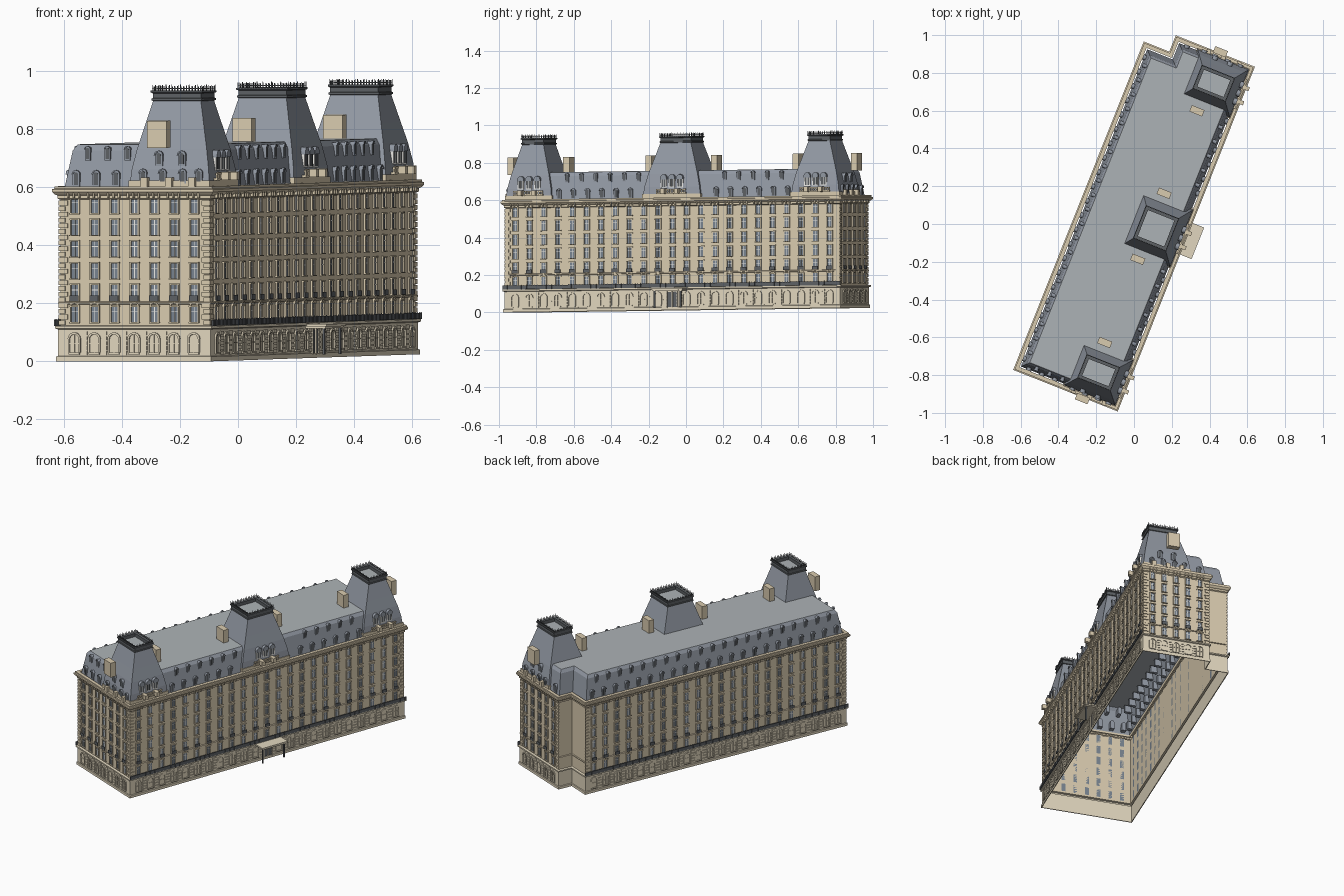
import bpy, bmesh, math
from mathutils import Matrix, Vector

if "Cube" in bpy.data.objects:
    bpy.data.objects.remove(bpy.data.objects["Cube"])

C = dict(stone=(.70, .60, .43), base=(.76, .68, .52), slate=(.29, .32, .37), deck=(.42, .45, .47),
         dark=(.11, .12, .13), glass=(.19, .23, .28), white=(.85, .84, .80))
MATS = {}
for k, c in C.items():
    MATS[k] = bpy.data.materials.new(k)
    MATS[k].diffuse_color = (*c, 1)
PARTS = {}


def part(name, mat):
    return PARTS.setdefault(name, (mat, [], []))


def loft(p, loops, cap=False):
    """Skin consecutive closed loops, optionally capping the last one."""
    _, V, F = p
    n, s = len(loops[0]), len(V)
    for l in loops:
        V.extend(l)
    for j in range(len(loops) - 1):
        for i in range(n):
            k = (i + 1) % n
            F.append((s + j*n + i, s + j*n + k, s + j*n + n + k, s + j*n + n + i))
    if cap:
        F.append(tuple(range(len(V) - n, len(V))))


class Face:
    """A wall plane: u along the wall, d outwards, z up."""
    def __init__(self, a, b):
        self.o, self.L = Vector(a), (Vector(b) - Vector(a)).length
        self.U = (Vector(b) - Vector(a)).normalized()
        self.N = Vector((self.U.y, -self.U.x))

    def prism(self, p, pts, d0, d1):
        loops = []
        for d in (d0, d1):
            loops.append([(*(self.o + u*self.U + d*self.N), z) for u, z in pts])
        s = len(p[1])
        loft(p, loops, True)
        p[2].append(tuple(range(s + len(pts) - 1, s - 1, -1)))

    def box(self, p, u0, u1, d0, d1, z0, z1):
        self.prism(p, [(u0, z0), (u1, z0), (u1, z1), (u0, z1)], d0, d1)

    def arch(self, p, u, w, z0, z1, d0, d1, n=8):
        r = w / 2
        arc = [(u + r*math.cos(math.pi*i/n), z1 - r + r*math.sin(math.pi*i/n)) for i in range(n + 1)]
        self.prism(p, [(u - r, z0), (u + r, z0)] + arc, d0, d1)

    def arc_ring(self, p, u, z, r0, r1, d0, d1, n=6):
        for i in range(n):
            a, b = math.pi*i/n, math.pi*(i + 1)/n
            self.prism(p, [(u + r*math.cos(t), z + r*math.sin(t))
                           for r, t in ((r0, a), (r1, a), (r1, b), (r0, b))], d0, d1)


stone, base = part("wall_trim", "stone"), part("ground_floor_trim", "base")
glass, white = part("window_panes", "glass"), part("window_bars", "white")
iron, dorm = part("iron_railings", "dark"), part("dormers", "slate")
dpane = part("dormer_panes", "dark")

# footprint, counter-clockwise, with the notch at the back left corner
FP = [(-.287, -.932), (.265, -.932), (.265, .988), (-.142, .988), (-.142, .895), (-.287, .895)]
FACES = [Face(FP[i], FP[(i + 1) % 6]) for i in range(6)]
COLS = [7, 23, 5, 0, 0, 22]


def ring(d, z):
    return [(*(Vector(FP[i]) + d*(FACES[i - 1].N + FACES[i].N)), z) for i in range(6)]


def sweep(name, mat, prof, cap=False):
    loft(part(name, mat), [ring(d, z) for d, z in prof], cap)


# main shell: ground floor, walls, cornice, mansard, flat deck
sweep("ground_floor", "base", [(.006, 0), (.006, .11), (.014, .113), (.014, .121), (0, .123)])
sweep("walls", "stone", [(0, .123), (0, .562)])
sweep("plinth", "base", [(.006, 0), (.011, 0), (.011, .016), (.006, .018)])
sweep("string_course", "stone", [(0, .196), (.006, .198), (.006, .203), (0, .205)])
sweep("cornice", "stone", [(0, .556), (.008, .56), (.008, .571), (.014, .574), (.022, .583),
                           (.022, .592), (.016, .594), (.016, .602), (-.004, .602), (-.004, .58)])
sweep("mansard", "slate", [(-.01, .59), (-.033, .725), (-.046, .745)])
sweep("roof_deck", "deck", [(-.046, .745), (-.05, .746)], True)

# towers: (centre y, base half depth, top half depth, chimney offset)
TX = .117
TOWERS = [(-.80, .131, .060, .160), (.022, .165, .086, .188), (.848, .138, .060, .168)]


def in_tower(x, y):
    return x > -.03 and any(abs(y - t[0]) < t[1] + .01 for t in TOWERS)


def dormer(f, u, w, z0, z1, d0, d1):
    f.arch(dorm, u, w, z0, z1, d0, d1)
    f.arch(dpane, u, w*.6, z0 + .006, z1 - w*.2, d1, d1 + .001)
    f.arc_ring(dorm, u, z1 - w/2, w*.42, w*.6, d1 - .004, d1 + .004)


for fi, (f, n) in enumerate(zip(FACES, COLS)):
    # corner quoins and rusticated courses
    if n:
        for k in range(22):
            w = .028 if k % 2 else .019
            z = .125 + k*.0196
            f.box(stone, -.005, w, 0, .005, z, z + .016)
            f.box(stone, f.L - w, f.L + .005, 0, .005, z, z + .016)
    # dark balcony rail along the two long sides
    if n > 10:
        f.box(iron, -.012, f.L + .012, .013, .019, .122, .143)
        for k in range(0, 121):
            u = f.L*k/120
            f.box(iron, u - .001, u + .001, .019, .0205, .122, .146)
    for i in range(n):
        m = .055
        u = m + (f.L - 2*m)*i/(n - 1)
        door = fi == 1 and i == 11
        # blind arches and course bands on the ground floor
        if not door:
            f.arc_ring(base, u, .076, .017, .024, .006, .012)
            for s in (-1, 1):
                f.box(base, *sorted((u + s*.017, u + s*.023)), .006, .011, .03, .076)
            f.box(base, u - .001, u + .001, .006, .009, .03, .09)
            f.box(base, u - .017, u + .017, .006, .009, .06, .063)
            f.box(base, u - .02, u + .02, .006, .013, .024, .03)
        if i < n - 1:
            un = m + (f.L - 2*m)*(i + 1)/(n - 1)
            for k in range(5):
                f.box(base, u + .0265, un - .0265, .006, .01, .022 + k*.017, .035 + k*.017)
        # six storeys of windows
        for k in range(6):
            z, h, w = .161 + .075*k, .026, .0125
            f.box(glass, u - w, u + w, 0, .0015, z - h, z + h)
            f.box(white, u - .0012, u + .0012, .0015, .003, z - h, z + h)
            f.box(white, u - w, u + w, .0015, .003, z + .008, z + .0105)
            for s in (-1, 1):
                f.box(stone, *sorted((u + s*w, u + s*(w + .005))), 0, .006, z - h, z + h)
            f.box(stone, u - w - .006, u + w + .006, 0, .008, z + h, z + h + .005)
            f.box(stone, u - w - .006, u + w + .006, 0, .009, z - h - .004, z - h)
            if k == 0:
                f.arc_ring(stone, u, z + h, .013, .018, 0, .008)
            if k == 1:
                f.box(iron, u - w - .004, u + w + .004, .009, .012, z - h - .003, z - h + .016)
        # cornice brackets
        for s in (-.02, 0, .02):
            f.box(stone, u + s - .003, u + s + .003, .008, .018, .562, .58)
        # two rows of dormers on the open mansard
        q = f.o + u*f.U
        if not in_tower(q.x, q.y):
            dormer(f, u, .026, .60, .655, -.04, -.008)
            if i < n - 1 and not in_tower(*(q + .04*f.U)):
                dormer(f, u + (f.L - 2*m)/(n - 1)/2, .02, .69, .738, -.07, -.022)

crest, slate = part("tower_cresting", "dark"), part("tower_roofs", "slate")
tdeck, chim = part("tower_decks", "deck"), part("chimneys", "stone")


def rect(cy, hx, hy, z):
    return [(TX - hx, cy - hy, z), (TX + hx, cy - hy, z), (TX + hx, cy + hy, z), (TX - hx, cy + hy, z)]


for cy, hb, ht, off in TOWERS:
    # stone foot, curved slate roof, dark rim and deck
    loft(stone, [rect(cy, .15, hb + .004, z) for z in (.595, .622)], True)
    loft(slate, [rect(cy, .147 - .06*t, hb + (ht - hb)*t, z)
                 for z, t in ((.61, 0), (.66, .08), (.73, .30), (.80, .59), (.90, 1))])
    loft(crest, [rect(cy, .087 + e, ht + e, z) for e, z in
                 ((-.002, .893), (.006, .897), (.006, .903), (.002, .905), (.002, .921),
                  (.008, .924), (.008, .93), (-.012, .93), (-.012, .908))])
    loft(tdeck, [rect(cy, .077, ht - .01, z) for z in (.908, .909)], True)
    # cresting spikes and rail on the rim
    c = [Vector(v[:2]) for v in rect(cy, .091, ht + .004, 0)]
    for i in range(4):
        e = Face(c[i], c[(i + 1) % 4])
        e.box(crest, 0, e.L, -.001, .001, .936, .938)
        k = round(e.L/.011)
        for j in range(k):
            e.box(crest, e.L*j/k - .001, e.L*j/k + .001, -.001, .001, .93, .945 + .004*(j % 3 == 0))
    # pair of chimney blocks beside the tower
    for s in (-1, 1):
        y = cy + s*off
        loft(chim, [[(.088 + a*.036, y + b*.018, z) for a, b in ((-1, -1), (1, -1), (1, 1), (-1, 1))]
                    for z in (.735, .735, .828)], True)
        n = len(chim[1])
        chim[2].append((n - 9, n - 10, n - 11, n - 12))
    # white triple window with stone balustrade on the street face
    r = Face((.265, cy - hb), (.265, cy + hb))
    for i in (-1, 0, 1):
        u = hb + i*.047
        r.box(white, u - .017, u + .017, -.06, -.002, .655, .708)
        r.box(dpane, u - .012, u - .002, -.002, -.001, .66, .702)
        r.box(dpane, u + .002, u + .012, -.002, -.001, .66, .702)
        r.arch(dorm, u, .036, .70, .726, -.06, .002)
    r.box(stone, hb - .085, hb + .085, -.01, .012, .622, .63)
    r.box(stone, hb - .085, hb + .085, .004, .012, .641, .648)
    for k in range(13):
        u = hb - .081 + k*.0135
        r.box(stone, u - .003, u + .003, .005, .011, .63, .641)
    for s in (-1, 1):
        r.box(stone, hb + s*.04 - .011, hb + s*.04 + .011, -.005, .038, .622, .65)
    # arched dormers on the end faces of the corner towers
    if cy < -.5 or cy > .5:
        if cy < 0:
            g = Face((TX - .147, cy - hb), (TX + .147, cy - hb))
        else:
            g = Face((TX + .147, cy + hb), (TX - .147, cy + hb))
        for u in (.05, .122, .196, .256):
            dormer(g, u, .026, .612, .66, -.03, .004)
        for u in (.105, .19):
            dormer(g, u, .028, .672, .722, -.05, -.004)
        for u in (.06, .15, .235):
            g.box(stone, u - .012, u + .012, -.004, .02, .60, .632)

# street entrance: door, canopy and posts
f = FACES[1]
f.box(dpane, .935, .99, .006, .009, .012, .098)
for u in (.93, .961, .99):
    f.box(base, u, u + .004, .006, .014, .012, .102)
can, posts = part("entrance_canopy", "base"), part("canopy_posts", "dark")
f.box(can, .872, 1.052, .006, .087, .108, .117)
f.box(can, .878, 1.046, .006, .081, .102, .108)
for u in (.885, 1.035):
    f.box(posts, u - .004, u + .004, .068, .076, .012, .102)

# place everything: turn the plan and add the gentle rise of the street
shear = Matrix.Identity(4)
shear[2][1], shear[2][3] = .0125, .0125*.943
M = Matrix.Rotation(math.radians(-21.7), 4, 'Z') @ shear
for name, (mat, V, F) in PARTS.items():
    me = bpy.data.meshes.new(name)
    me.from_pydata([tuple(v) for v in V], [], F)
    bm = bmesh.new()
    bm.from_mesh(me)
    bmesh.ops.dissolve_degenerate(bm, dist=1e-6, edges=bm.edges)
    bmesh.ops.recalc_face_normals(bm, faces=bm.faces)
    bm.transform(M)
    bm.to_mesh(me)
    bm.free()
    me.materials.append(MATS[mat])
    bpy.context.collection.objects.link(bpy.data.objects.new(name, me))

for m in bpy.data.materials:
    if m.users and not m.is_grease_pencil:
        m.use_nodes = True
        m.node_tree.nodes["Principled BSDF"].inputs["Base Color"].default_value = m.diffuse_color
